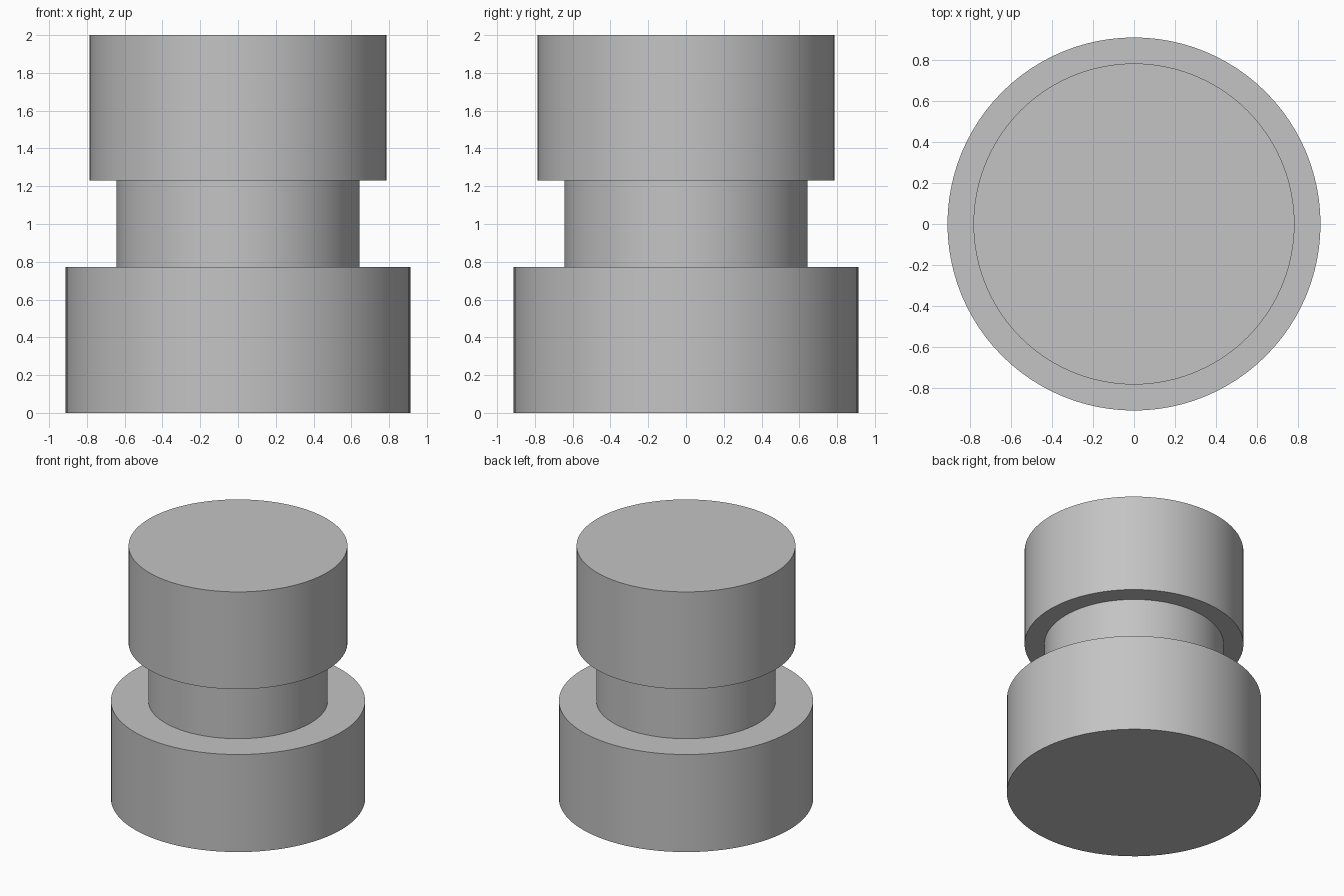
import bpy
import math

cube = bpy.data.objects.get("Cube")
if cube:
    bpy.data.objects.remove(cube, do_unlink=True)

# Single plain grey
grey = bpy.data.materials.new("plain_grey")
grey.use_nodes = True
colour = (0.55, 0.55, 0.55, 1)
grey.diffuse_color = colour
grey.node_tree.nodes["Principled BSDF"].inputs["Base Color"].default_value = colour


def drum(name, radius, bottom, top):
    """Upright smooth-sided cylinder between two heights."""
    bpy.ops.mesh.primitive_cylinder_add(
        vertices=96, radius=radius, depth=top - bottom,
        location=(0, 0, (bottom + top) / 2))
    obj = bpy.context.object
    obj.name = name
    obj.data.materials.append(grey)
    bpy.ops.object.shade_smooth_by_angle(angle=math.radians(30))
    return obj


# Wide base, narrow neck and upper drum, stacked
drum("base_drum", 0.912, 0, 0.772)
drum("neck", 0.643, 0.772, 1.23)
drum("upper_drum", 0.785, 1.23, 2)
